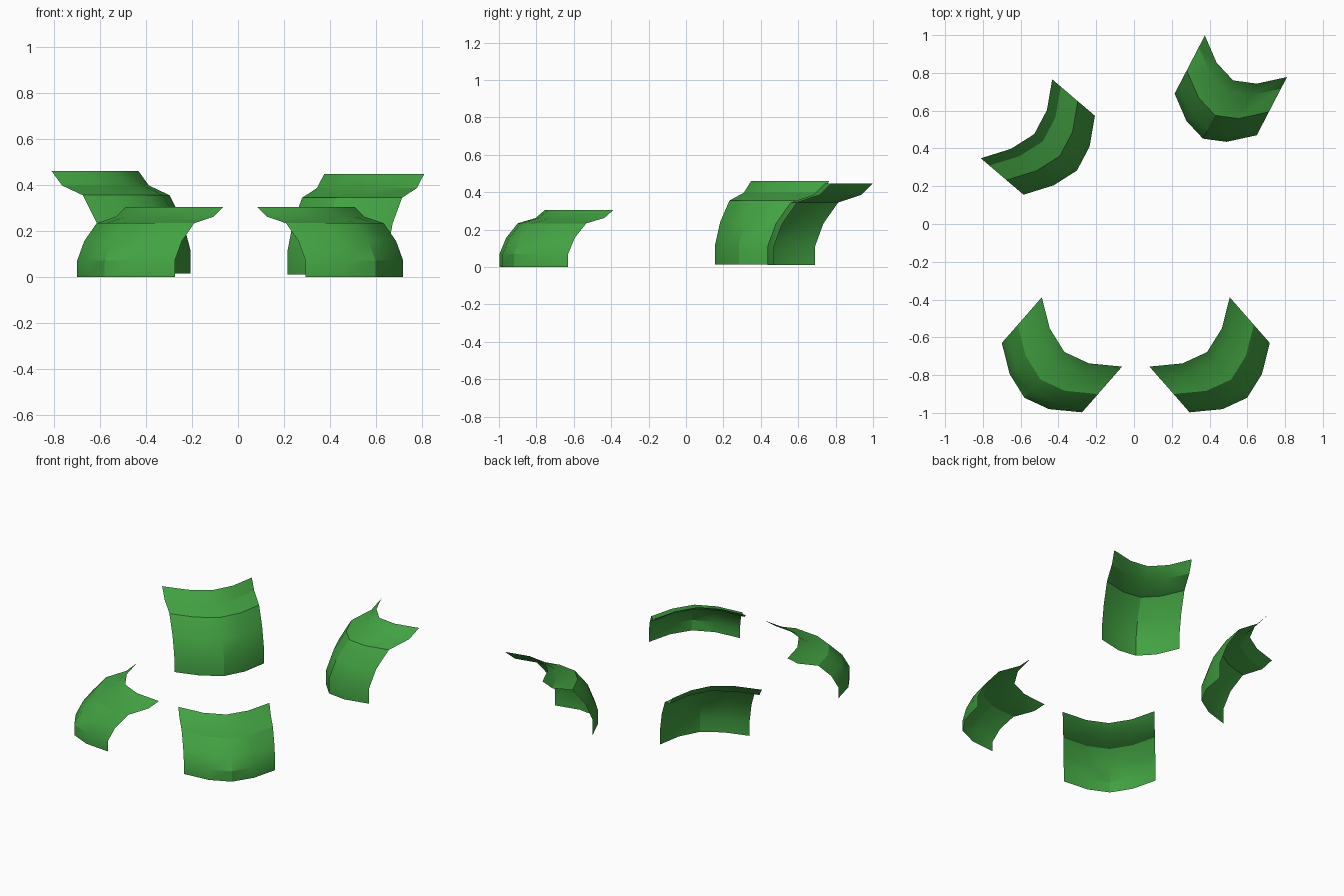
import bpy, bmesh, math

if "Cube" in bpy.data.objects:
    bpy.data.objects.remove(bpy.data.objects["Cube"])

green = bpy.data.materials.new("leaf green")
green.diffuse_color = (0.055, 0.36, 0.055, 1)
green.use_nodes = True
green.node_tree.nodes["Principled BSDF"].inputs["Base Color"].default_value = green.diffuse_color

# Shared cross-section: fraction of the backward lean, fraction of the height
PROFILE = [(0, 0), (0, 0.23), (0.145, 0.51), (0.40, 0.765), (0.80, 0.86), (1, 1)]


def curved_panel(name, arc, lean, base, height):
    """Sweep the profile along a five-point ground arc, leaning one way."""
    bm = bmesh.new()
    rows = [[bm.verts.new((x + lean[0] * u, y + lean[1] * u, base + height * v))
             for x, y in arc] for u, v in PROFILE]
    for low, high in zip(rows, rows[1:]):
        for i in range(len(arc) - 1):
            bm.faces.new((low[i], low[i + 1], high[i + 1], high[i]))
    mesh = bpy.data.meshes.new(name)
    bm.to_mesh(mesh)
    bm.free()
    mesh.materials.append(green)
    obj = bpy.data.objects.new(name, mesh)
    bpy.context.collection.objects.link(obj)
    bpy.ops.object.select_all(action='DESELECT')
    obj.select_set(True)
    bpy.context.view_layer.objects.active = obj
    bpy.ops.object.shade_smooth_by_angle(angle=math.radians(27))


# Front pair, mirrored about a line slightly right of centre
front = [(-0.70, -0.63), (-0.658, -0.795), (-0.58, -0.92), (-0.45, -0.98), (-0.275, -0.997)]
curved_panel("front_left_panel", front, (0.212, 0.242), 0, 0.305)
mirrored = [(0.019 - x, y) for x, y in reversed(front)]
curved_panel("front_right_panel", mirrored, (-0.212, 0.242), 0, 0.305)

# Taller back pair, each turned its own way
back_left = [(-0.585, 0.155), (-0.425, 0.205), (-0.302, 0.283), (-0.235, 0.41), (-0.207, 0.573)]
curved_panel("back_left_panel", back_left, (-0.226, 0.193), 0.014, 0.446)

back_right = [(0.215, 0.69), (0.278, 0.545), (0.365, 0.452), (0.49, 0.435), (0.65, 0.47)]
curved_panel("back_right_panel", back_right, (0.16, 0.308), 0.01, 0.437)
